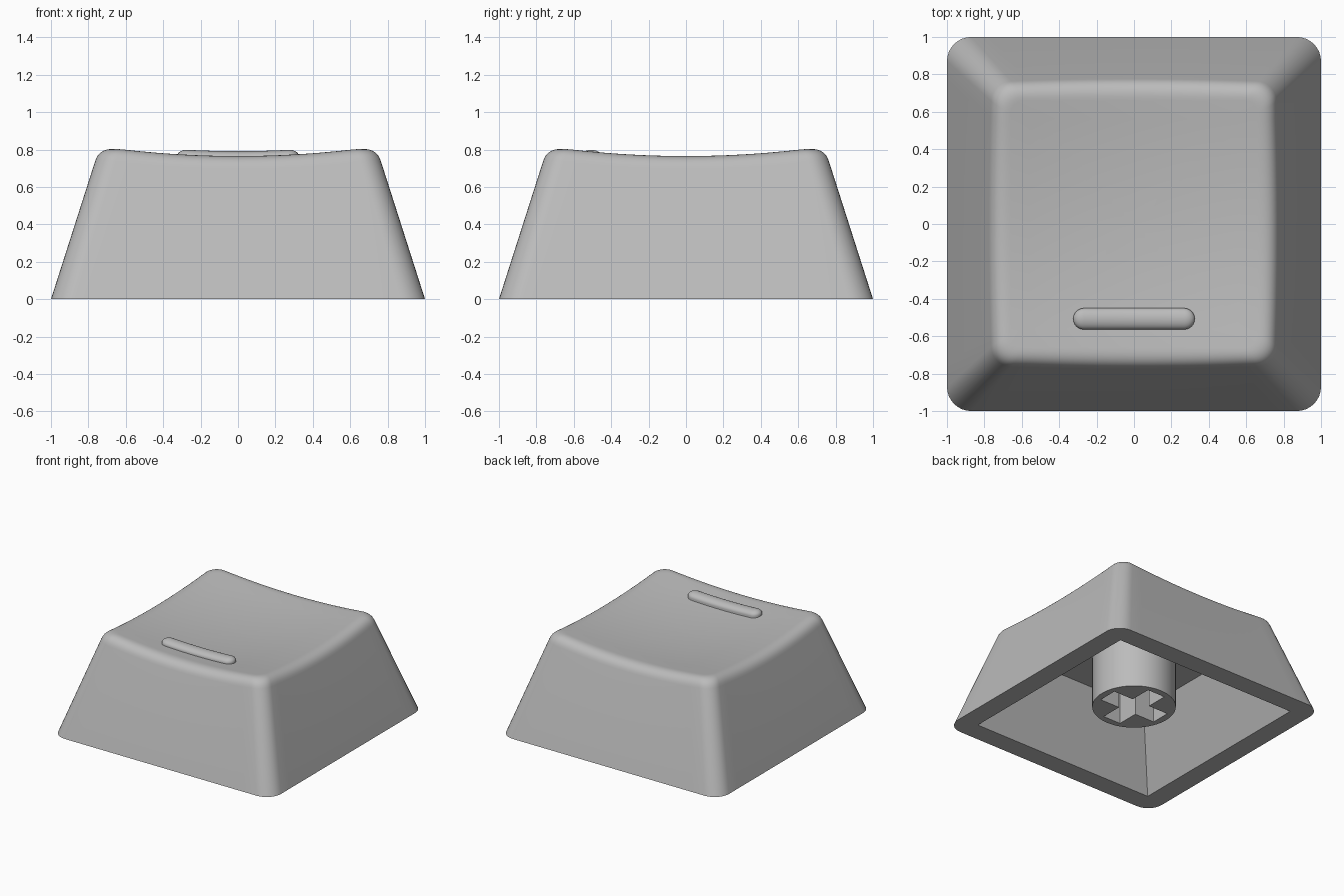
import bpy, bmesh, math

if "Cube" in bpy.data.objects:
    bpy.data.objects.remove(bpy.data.objects["Cube"])

grey = bpy.data.materials.new("grey plastic")
grey.diffuse_color = (0.5, 0.5, 0.5, 1)
grey.use_nodes = True
grey.node_tree.nodes["Principled BSDF"].inputs["Base Color"].default_value = grey.diffuse_color

SLOPE = 0.32      # inward lean of the outer walls


def dish(x, y):
    """Height of the scooped top surface."""
    return 0.722 + 0.095 * (x * x + y * y)


def finish(bm, name):
    bmesh.ops.remove_doubles(bm, verts=bm.verts, dist=1e-5)
    bmesh.ops.recalc_face_normals(bm, faces=bm.faces)
    me = bpy.data.meshes.new(name)
    bm.to_mesh(me)
    bm.free()
    ob = bpy.data.objects.new(name, me)
    bpy.context.collection.objects.link(ob)
    me.materials.append(grey)
    return ob


def smooth(ob, angle=32):
    bpy.ops.object.select_all(action='DESELECT')
    ob.select_set(True)
    bpy.context.view_layer.objects.active = ob
    bpy.ops.object.shade_smooth_by_angle(angle=math.radians(angle))


def loft(bm, rings):
    """Join equal-length closed loops of points with quads."""
    loops = [[bm.verts.new(p) for p in r] for r in rings]
    n = len(loops[0])
    for a, b in zip(loops, loops[1:]):
        for i in range(n):
            j = (i + 1) % n
            bm.faces.new((a[i], a[j], b[j], b[i]))
    return loops


def rounded_square(half, r, arc=8, side=16):
    """Outline of a rounded square, as (x, y) points."""
    pts = []
    c = half - r
    for q in range(4):
        ca, sa = math.cos(q * math.pi / 2), math.sin(q * math.pi / 2)
        local = [(half, -c + 2 * c * k / side) for k in range(side)]
        local += [(c + r * math.cos(t), c + r * math.sin(t))
                  for t in (math.pi / 2 * k / arc for k in range(arc))]
        pts += [(x * ca - y * sa, x * sa + y * ca) for x, y in local]
    return pts


# Cap shell: ceiling, inner walls, rim, outer walls, soft edge, scooped top
def flat(half, r, z):
    return [(x, y, z) for x, y in rounded_square(half, r)]


def wall_point(i, z):
    return rounded_square(1 - SLOPE * z, 0.13 - 0.03 * z)[i]


base = rounded_square(1, 0.13)
corner, low, inner = [], [], []
soft = rounded_square(0.66, 0.07)
for i in range(len(base)):
    z = 0.78
    for _ in range(4):
        z = dish(*wall_point(i, z))
    corner.append((*wall_point(i, z), z))
    low.append((*wall_point(i, z - 0.075), z - 0.075))
    x, y = soft[i]
    inner.append((x, y, dish(x, y)))

rings = [flat(0.59, 0, 0.56), flat(0.835, 0, 0), flat(1, 0.13, 0), low]
for k in range(1, 8):
    t = k / 8
    rings.append([tuple((1 - t) ** 2 * a + 2 * t * (1 - t) * b + t * t * c
                        for a, b, c in zip(*p)) for p in zip(low, corner, inner)])
rings.append(inner)
for s in (0.85, 0.7, 0.55, 0.4, 0.25, 0.1, 0):
    rings.append([(x * s, y * s, dish(x * s, y * s)) for x, y in soft])
bm = bmesh.new()
loops = loft(bm, rings)
bm.faces.new(loops[0])
smooth(finish(bm, "cap_shell"))

# Homing bar: a rounded strip that follows the scoop
R, L, CY = 0.057, 0.268, -0.507


def stadium(inset, height):
    r = R - inset
    pts = []
    for side in (1, -1):
        pts += [(side * (L + r * math.cos(t)), side * r * math.sin(t))
                for t in (-math.pi / 2 + math.pi * k / 12 for k in range(12))]
        pts += [(side * (L - 2 * L * k / 16), side * r) for k in range(16)]
    return [(x, y + CY, dish(x, CY) + height) for x, y in pts]


bm = bmesh.new()
profile = [(0, -0.04), (0, 0.01)]
profile += [(R * (1 - math.cos(a)), 0.01 + 0.035 * math.sin(a))
            for a in (math.pi / 2 * k / 6 for k in range(1, 7))]
loft(bm, [stadium(*p) for p in profile])
smooth(finish(bm, "homing_bar"), 40)


# Mounting stem with a cross-shaped socket
def prism(name, pts, z0, z1):
    bm = bmesh.new()
    a, b = loft(bm, [[(x, y, z) for x, y in pts] for z in (z0, z1)])
    bm.faces.new(a)
    bm.faces.new(b)
    return finish(bm, name)


circle = [(0.315 * math.cos(2 * math.pi * k / 64), 0.315 * math.sin(2 * math.pi * k / 64))
          for k in range(64)]
stem = prism("stem", circle, 0.1, 0.57)
A, W = 0.26, 0.08
cross = []
for q in range(4):
    c, s = round(math.cos(q * math.pi / 2)), round(math.sin(q * math.pi / 2))
    cross += [(x * c - y * s, x * s + y * c) for x, y in ((A, -W), (A, W), (W, W))]
cutter = prism("cross_cutter", cross, 0.0, 0.5)
cutter.hide_render = True
mod = stem.modifiers.new("socket", 'BOOLEAN')
mod.object = cutter
mod.solver = 'EXACT'
bpy.context.view_layer.objects.active = stem
bpy.ops.object.modifier_apply(modifier=mod.name)
bpy.data.objects.remove(cutter)
smooth(stem)
